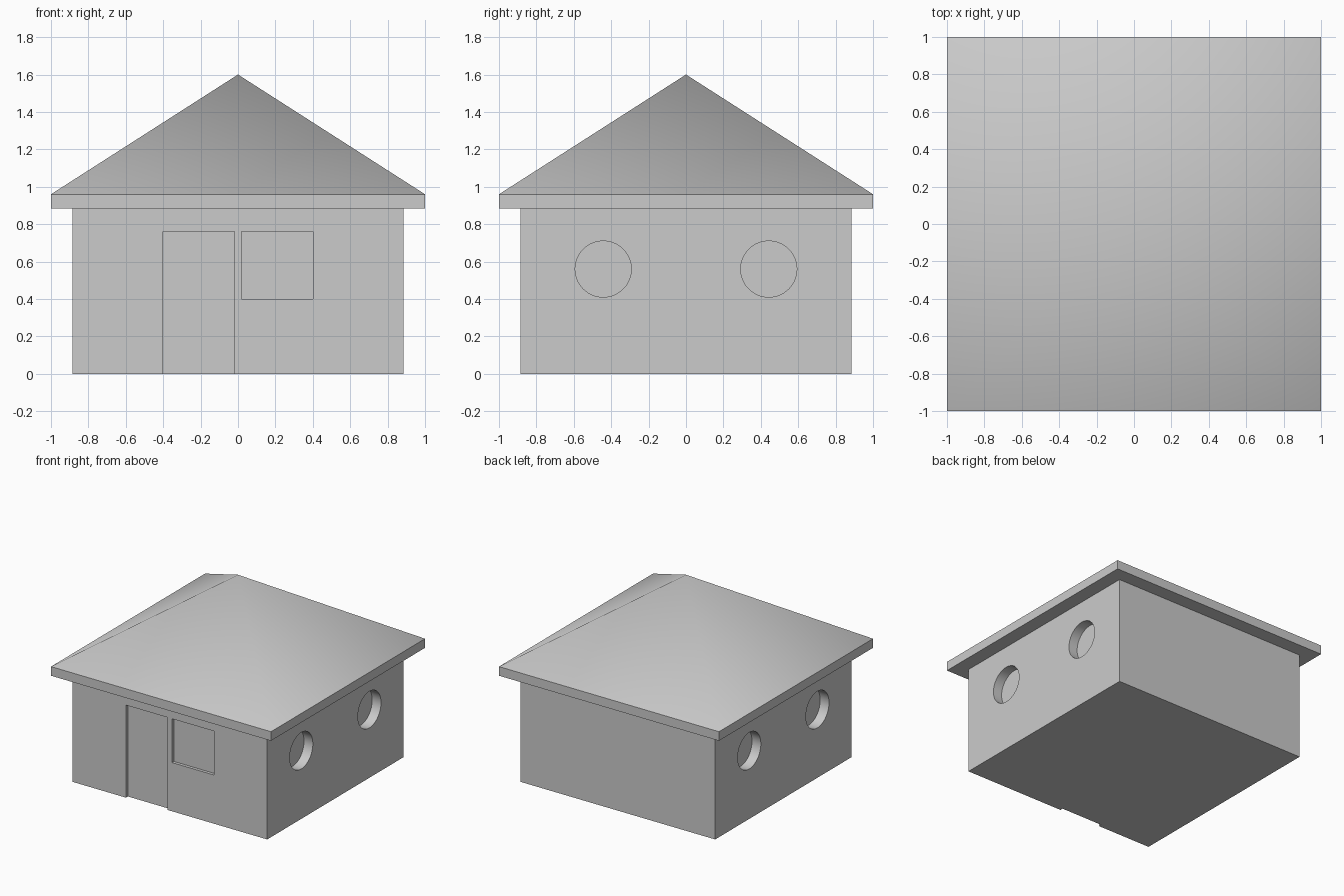
import bpy, bmesh
from math import radians, pi

if "Cube" in bpy.data.objects:
    bpy.data.objects.remove(bpy.data.objects["Cube"])

WALL = 0.885      # half width and height of the walls
EAVE = 0.96       # top of the eave slab
PEAK = 1.60


def box(name, lo, hi):
    bpy.ops.mesh.primitive_cube_add(size=1, location=[(a + b) / 2 for a, b in zip(lo, hi)])
    ob = bpy.context.object
    ob.name = name
    ob.scale = [b - a for a, b in zip(lo, hi)]
    bpy.ops.object.transform_apply(location=True, rotation=False, scale=True)
    return ob


def smooth(ob, angle):
    bpy.ops.object.select_all(action='DESELECT')
    ob.select_set(True)
    bpy.context.view_layer.objects.active = ob
    bpy.ops.object.shade_smooth_by_angle(angle=radians(angle))


def cut(target, cutter):
    mod = target.modifiers.new("recess", 'BOOLEAN')
    mod.operation = 'DIFFERENCE'
    mod.solver = 'EXACT'
    mod.object = cutter
    bpy.context.view_layer.objects.active = target
    bpy.ops.object.modifier_apply(modifier=mod.name)
    bpy.data.objects.remove(cutter, do_unlink=True)


# walls
walls = box("walls", (-WALL, -WALL, 0), (WALL, WALL, WALL))

# shallow door and window recesses in the front
cut(walls, box("door_cutter", (-0.40, -1.0, -0.1), (-0.02, -WALL + 0.025, 0.76)))
cut(walls, box("window_cutter", (0.02, -1.0, 0.40), (0.40, -WALL + 0.025, 0.76)))

# round window recesses on both sides
ROUND_DEPTH = 0.08
for sx in (-1, 1):
    for sy in (-1, 1):
        bpy.ops.mesh.primitive_cylinder_add(
            vertices=64, radius=0.15, depth=2 * ROUND_DEPTH,
            location=(sx * WALL, sy * 0.4425, 0.56), rotation=(0, pi / 2, 0))
        cut(walls, bpy.context.object)
smooth(walls, 30)

# roof: eave slab whose top is poked up into a softly shaded pyramid
roof = box("roof", (-1, -1, WALL), (1, 1, EAVE))
bm = bmesh.new()
bm.from_mesh(roof.data)
bm.normal_update()
top = [f for f in bm.faces if f.normal.z > 0.9]
peak = bmesh.ops.poke(bm, faces=top)["verts"][0]
peak.co.z = PEAK
bm.normal_update()
bm.to_mesh(roof.data)
bm.free()
smooth(roof, 50)
